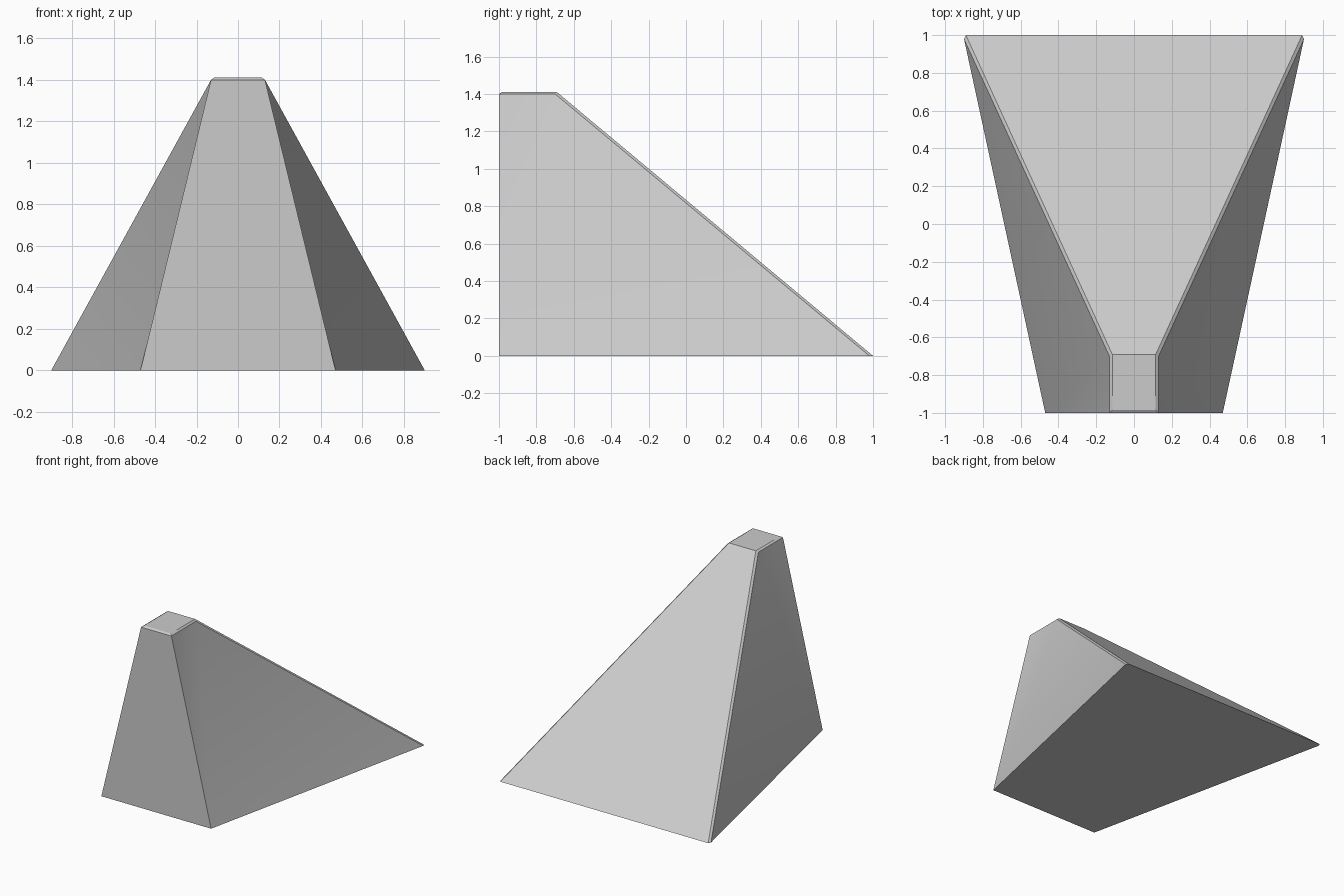
import bpy
import bmesh
import math

if "Cube" in bpy.data.objects:
    bpy.data.objects.remove(bpy.data.objects["Cube"], do_unlink=True)

# Single grey material
grey = bpy.data.materials.new("light_grey")
grey.use_nodes = True
colour = (0.6, 0.6, 0.6, 1)
grey.diffuse_color = colour
grey.node_tree.nodes["Principled BSDF"].inputs["Base Color"].default_value = colour

# Left half corners: the rim is the lower side of the chamfer, the cap its upper side
corners = {
    "base_front": (0.47, -1, 0),
    "base_back": (0.90, 0.98, 0),
    "base_tip": (0.89, 1, 0),
    "rim_front": (0.13, -1, 1.40),
    "rim_back": (0.13, -0.70, 1.40),
    "cap_front": (0.115, -0.985, 1.41),
    "cap_back": (0.115, -0.69, 1.41),
}

bm = bmesh.new()
left = {name: bm.verts.new(p) for name, p in corners.items()}
right = {name: bm.verts.new((-x, y, z)) for name, (x, y, z) in corners.items()}

# Sloping sides and their chamfers, mirrored
for side in (left, right):
    for names in (
        ("base_front", "base_back", "rim_back"),
        ("base_front", "rim_back", "rim_front"),
        ("rim_front", "rim_back", "cap_back", "cap_front"),
        ("rim_back", "base_back", "base_tip", "cap_back"),
    ):
        bm.faces.new([side[n] for n in names])

# Faces spanning both halves: front, front chamfer, top, rear slope, underside
for names in (
    ("base_front", "rim_front"),
    ("rim_front", "cap_front"),
    ("cap_front", "cap_back"),
    ("cap_back", "base_tip"),
    ("base_tip", "base_back", "base_front"),
):
    bm.faces.new([left[n] for n in names] + [right[n] for n in reversed(names)])

bmesh.ops.recalc_face_normals(bm, faces=bm.faces)
mesh = bpy.data.meshes.new("tapered_wedge")
bm.to_mesh(mesh)
bm.free()
mesh.materials.append(grey)

wedge = bpy.data.objects.new("tapered_wedge", mesh)
bpy.context.collection.objects.link(wedge)

# Smooth the slight twist of the sides, keep the real edges sharp
bpy.ops.object.select_all(action="DESELECT")
wedge.select_set(True)
bpy.context.view_layer.objects.active = wedge
bpy.ops.object.shade_smooth_by_angle(angle=math.radians(20))
